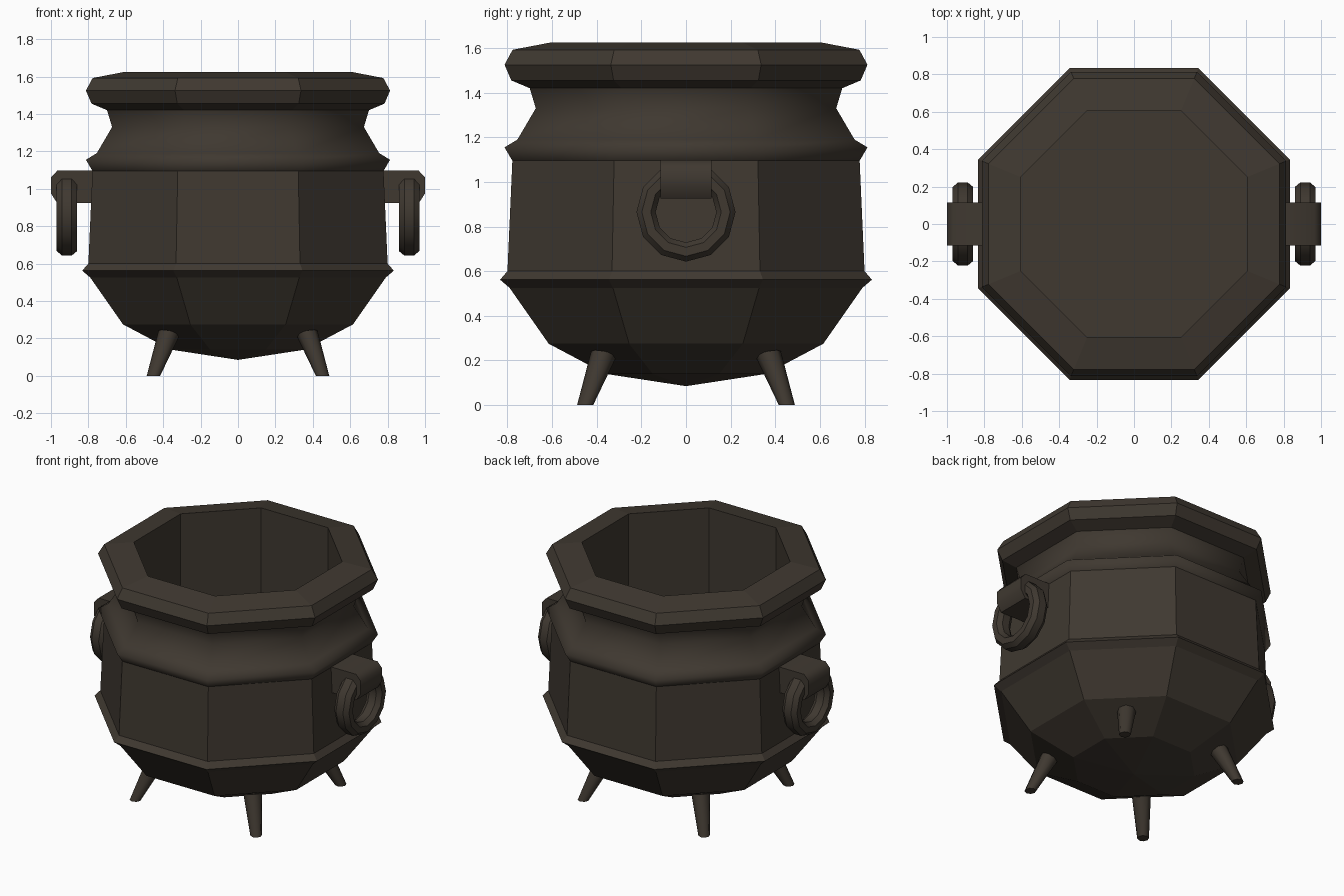
import bpy, bmesh, math
from mathutils import Vector

if "Cube" in bpy.data.objects:
    bpy.data.objects.remove(bpy.data.objects["Cube"])

iron = bpy.data.materials.new("dark_brown_iron")
iron.diffuse_color = (0.050, 0.040, 0.030, 1)
iron.use_nodes = True
iron.node_tree.nodes["Principled BSDF"].inputs["Base Color"].default_value = iron.diffuse_color


def make_object(name, bm, angle=None):
    bmesh.ops.recalc_face_normals(bm, faces=bm.faces)
    mesh = bpy.data.meshes.new(name)
    bm.to_mesh(mesh)
    bm.free()
    mesh.materials.append(iron)
    ob = bpy.data.objects.new(name, mesh)
    bpy.context.collection.objects.link(ob)
    if angle:
        bpy.ops.object.select_all(action='DESELECT')
        ob.select_set(True)
        bpy.context.view_layer.objects.active = ob
        bpy.ops.object.shade_smooth_by_angle(angle=math.radians(angle))
    return ob


def bridge(bm, a, b, smooth=False):
    n = len(a)
    for i in range(n):
        j = (i + 1) % n
        bm.faces.new((a[i], a[j], b[j], b[i])).smooth = smooth


# Pot: octagonal lathe, profile given as (distance to flat side, height)
profile = [(0.36, 0.14), (0.615, 0.275), (0.79, 0.525), (0.833, 0.562),
           (0.80, 0.60), (0.778, 1.095), (0.813, 1.155), (0.755, 1.19),
           (0.673, 1.33), (0.70, 1.42), (0.783, 1.455), (0.813, 1.525),
           (0.777, 1.592), (0.605, 1.625), (0.605, 0.45)]
bm = bmesh.new()
rings = []
for r, z in profile:
    R = r / math.cos(math.pi / 8)
    rings.append([bm.verts.new((R * math.cos(math.pi / 8 + k * math.pi / 4),
                                R * math.sin(math.pi / 8 + k * math.pi / 4), z))
                  for k in range(8)])
for i in range(len(rings) - 1):
    # only the concave neck band is smooth
    bridge(bm, rings[i], rings[i + 1], smooth=5 <= i <= 8)
tip = bm.verts.new((0, 0, 0.085))
for k in range(8):
    bm.faces.new((tip, rings[0][(k + 1) % 8], rings[0][k]))
bm.faces.new(rings[-1])
make_object("pot", bm)

# Legs: four splayed tapered pegs on the diagonals
for sx, sy, label in ((1, -1, "front_right"), (-1, -1, "front_left"),
                      (1, 1, "back_right"), (-1, 1, "back_left")):
    bm = bmesh.new()
    foot, head = Vector((0.452 * sx, 0.452 * sy, 0)), Vector((0.368 * sx, 0.368 * sy, 0.23))
    out = Vector((sx, sy, 0)).normalized()
    side = Vector((-out.y, out.x, 0))
    tilted = (out + Vector((0, 0, 0.3))).normalized()
    loops = []
    for c, u, r in ((foot, out, 0.036), (head, tilted, 0.058)):
        loops.append([bm.verts.new(c + u * r * math.cos(k * math.pi / 4)
                                   + side * r * math.sin(k * math.pi / 4)) for k in range(8)])
    bridge(bm, *loops)
    for loop in loops:
        bm.faces.new(loop)
    make_object(label + "_leg", bm, 50)

# Handles: a lug on each side with a hanging ring
lug = [(0.74, 1.098), (0.965, 1.098), (1.0, 1.06), (1.0, 0.975), (0.968, 0.925), (0.74, 0.925)]
section = [(0.222, 0.026), (0.198, 0.055), (0.158, 0.055), (0.136, 0.026),
           (0.136, -0.026), (0.158, -0.055), (0.198, -0.055), (0.222, -0.026)]
for s, label in ((1, "right"), (-1, "left")):
    bm = bmesh.new()
    ends = [[bm.verts.new((s * x, y, z)) for x, z in lug] for y in (-0.115, 0.115)]
    bridge(bm, *ends)
    for e in ends:
        bm.faces.new(e)
    make_object(label + "_lug", bm, 50)

    bm = bmesh.new()
    loops = []
    for k in range(12):
        a = k * math.pi / 6
        loops.append([bm.verts.new((s * (0.915 + w), r * math.cos(a), 0.865 + r * math.sin(a)))
                      for r, w in section])
    for k in range(12):
        bridge(bm, loops[k], loops[(k + 1) % 12])
    make_object(label + "_ring", bm, 35)
